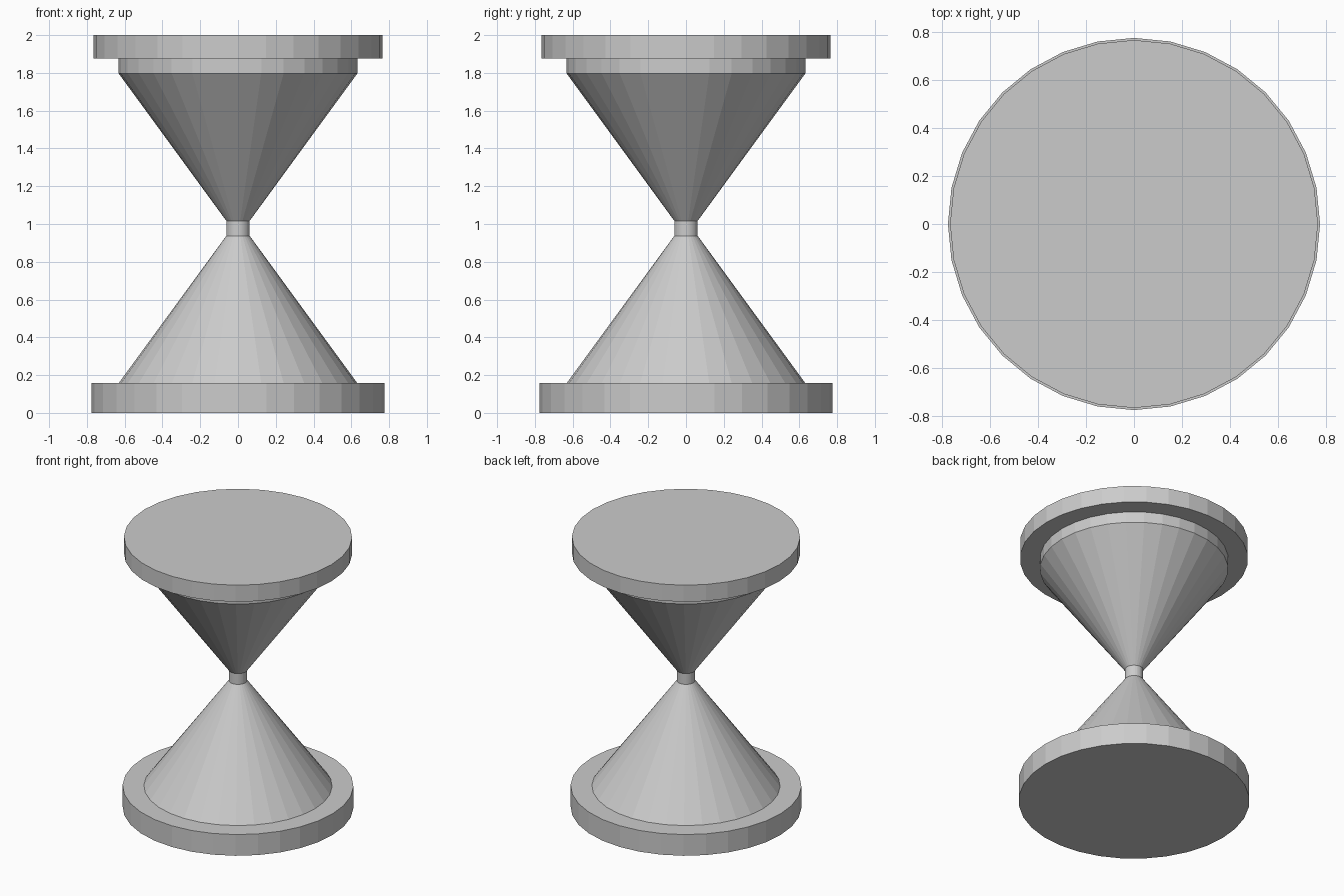
import bpy
import bmesh
from math import sin, cos, tau

if "Cube" in bpy.data.objects:
    bpy.data.objects.remove(bpy.data.objects["Cube"])

SIDES = 32


def lathe(name, profile):
    """Revolve (radius, height) points around z, capping both ends."""
    bm = bmesh.new()
    rings = [[bm.verts.new((r * cos(tau * i / SIDES), r * sin(tau * i / SIDES), z))
              for i in range(SIDES)] for r, z in profile]
    for low, high in zip(rings, rings[1:]):
        for i in range(SIDES):
            j = (i + 1) % SIDES
            bm.faces.new((low[i], low[j], high[j], high[i]))
    bm.faces.new(rings[0][::-1])
    bm.faces.new(rings[-1])
    mesh = bpy.data.meshes.new(name)
    bm.to_mesh(mesh)
    bm.free()
    obj = bpy.data.objects.new(name, mesh)
    bpy.context.collection.objects.link(obj)
    return obj


# End plates
lathe("base_plate", [(0.775, 0), (0.775, 0.157)])
lathe("top_plate", [(0.766, 1.877), (0.766, 2.0)])

# Two cone bulbs joined by a narrow neck, with a collar under the top plate
lathe("hourglass_bulbs", [
    (0.632, 0.157),
    (0.062, 0.937),
    (0.062, 1.017),
    (0.632, 1.797),
    (0.632, 1.877),
])
